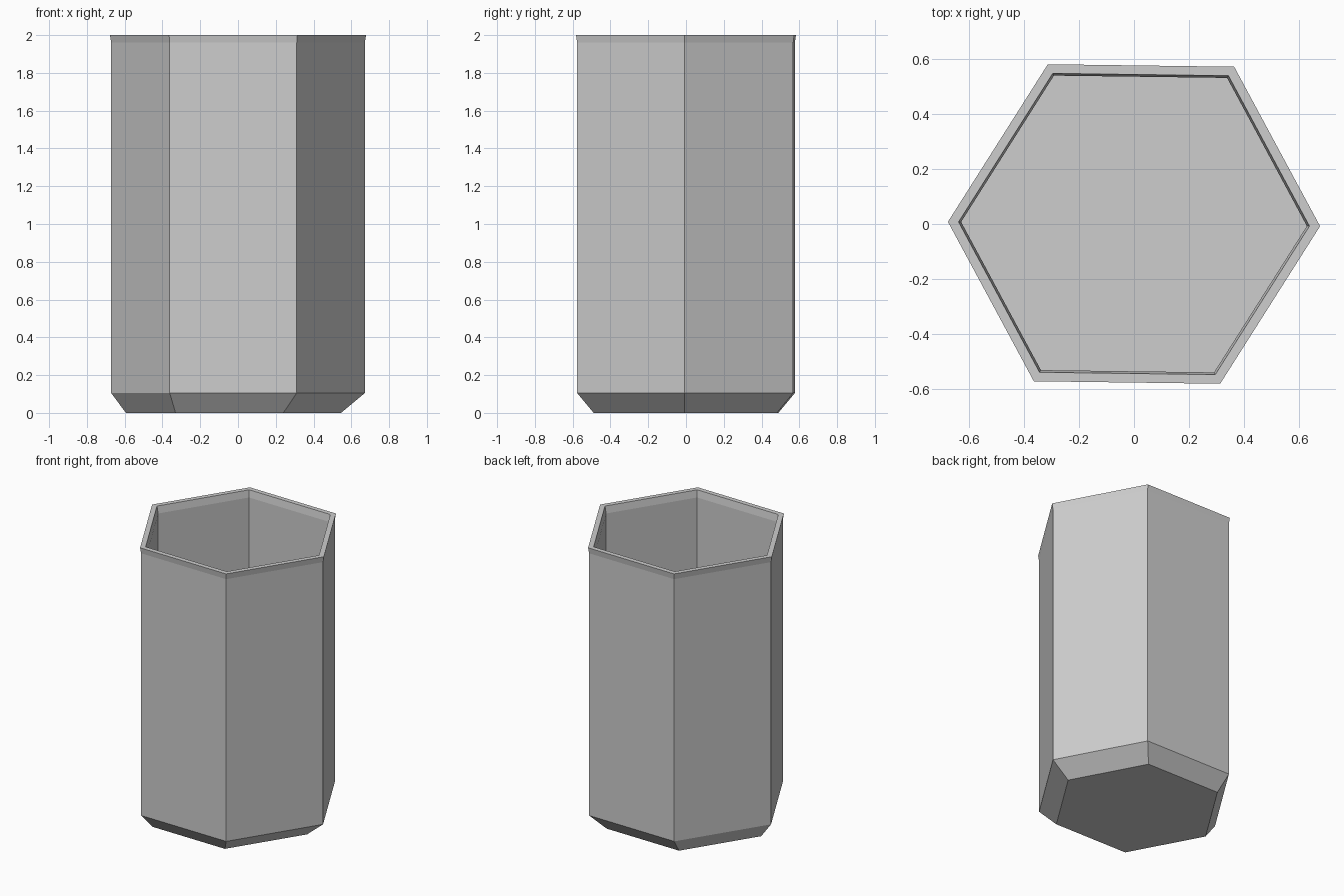
import bpy
import bmesh

cube = bpy.data.objects.get("Cube")
if cube:
    bpy.data.objects.remove(cube, do_unlink=True)

# Single plain grey
grey = bpy.data.materials.new("plain grey")
grey.use_nodes = True
colour = (0.61, 0.61, 0.61, 1)
grey.diffuse_color = colour
shader = next(n for n in grey.node_tree.nodes if n.type == "BSDF_PRINCIPLED")
shader.inputs["Base Color"].default_value = colour

# Slightly skewed hexagon, symmetric about its centre
half = [(0.678, -0.008), (0.365, 0.573), (-0.314, 0.582)]
hexagon = half + [(-x, -y) for x, y in half]

# Rings from the underside, up the outside, over the rim and down inside:
# (scale, height, sideways shift)
rings = [
    (0.84, 0, -0.024),    # underside
    (0.99, 0.105, 0),     # top of the base chamfer
    (0.99, 1.96, 0),      # below the flared lip
    (1, 2, 0),            # outer rim
    (0.943, 2, 0),        # inner rim
    (0.929, 1.95, 0),     # below the inner lip
    (0.929, 0.105, 0),    # inner floor
]

bm = bmesh.new()
loops = [[bm.verts.new((x * s + dx, y * s, z)) for x, y in hexagon]
         for s, z, dx in rings]
for low, high in zip(loops, loops[1:]):
    for i in range(len(hexagon)):
        j = (i + 1) % len(hexagon)
        bm.faces.new((low[i], low[j], high[j], high[i]))
bm.faces.new(loops[0][::-1])
bm.faces.new(loops[-1])
bmesh.ops.recalc_face_normals(bm, faces=bm.faces)

mesh = bpy.data.meshes.new("hexagonal_cup")
bm.to_mesh(mesh)
bm.free()
mesh.materials.append(grey)
cup = bpy.data.objects.new("hexagonal_cup", mesh)
bpy.context.collection.objects.link(cup)
